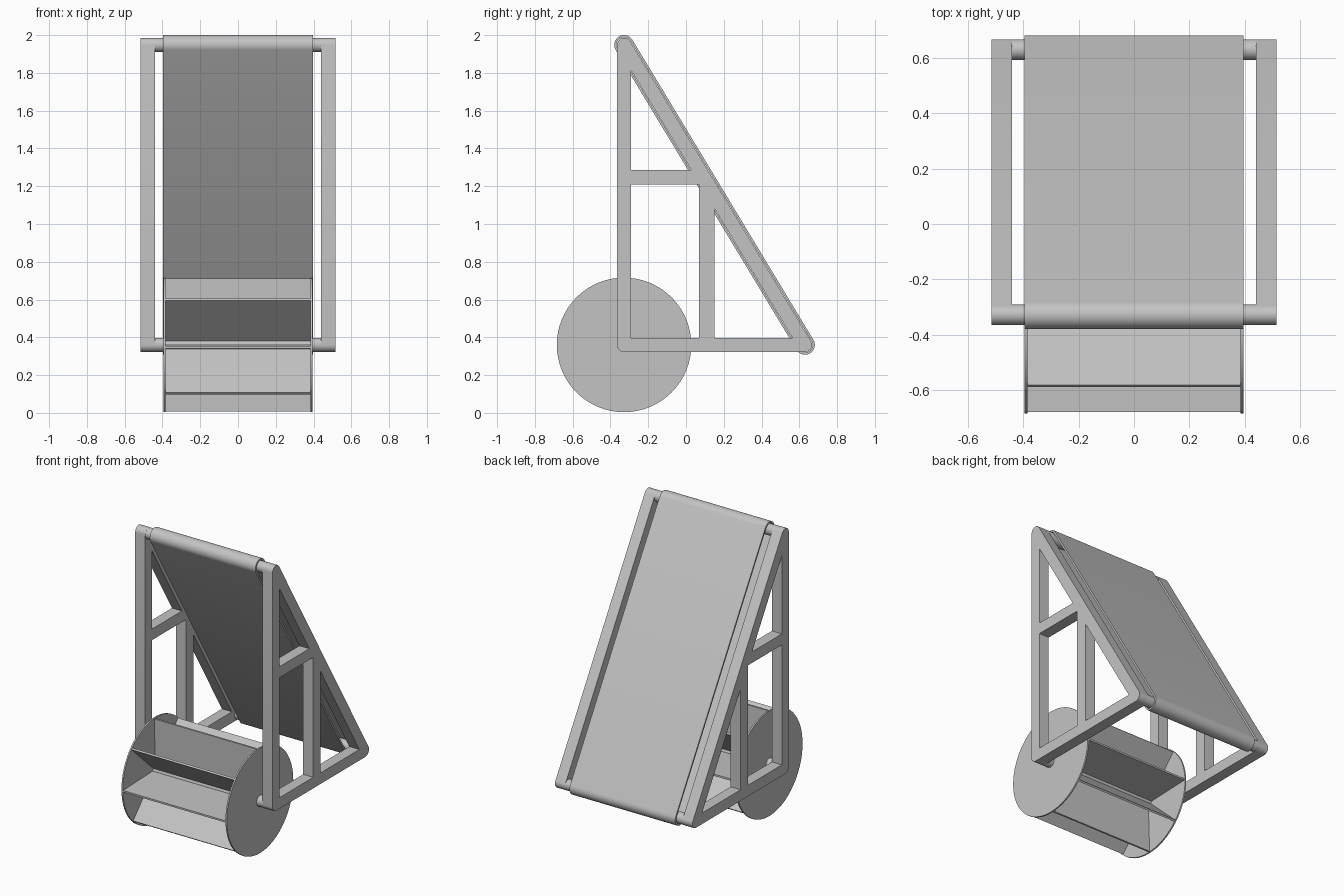
import bpy, bmesh
from math import atan2, cos, sin, pi, tau, radians
from mathutils import Matrix

if "Cube" in bpy.data.objects:
    bpy.data.objects.remove(bpy.data.objects["Cube"])

GREY = (0.55, 0.55, 0.55, 1)
mat = bpy.data.materials.new("plain grey")
mat.use_nodes = True
mat.diffuse_color = GREY
mat.node_tree.nodes["Principled BSDF"].inputs["Base Color"].default_value = GREY
parts = []

# Profile axes: local x -> world y, local y -> world z, local z -> world x
SIDE = Matrix(((0, 0, 1, 0), (1, 0, 0, 0), (0, 1, 0, 0), (0, 0, 0, 1)))


def rounded(points, r, steps=10):
    """Counter-clockwise outline at distance r around a loop of points."""
    out = []
    n = len(points)
    for i, (y, z) in enumerate(points):
        py, pz = points[i - 1]
        ny, nz = points[(i + 1) % n]
        a = atan2(py - y, z - pz)
        b = atan2(y - ny, nz - z)
        sweep = (b - a) % tau
        for k in range(steps + 1):
            t = a + sweep * k / steps
            out.append((y + r * cos(t), z + r * sin(t)))
    return out


def circle(centre, r, sides):
    return [(centre[0] + r * cos(tau * k / sides),
             centre[1] + r * sin(tau * k / sides)) for k in range(sides)]


def extrude(name, outlines, x, half):
    """Side profile (first outline, then holes) extruded along x."""
    curve = bpy.data.curves.new(name, 'CURVE')
    curve.dimensions = '2D'
    curve.fill_mode = 'BOTH'
    curve.extrude = half
    for outline in outlines:
        spline = curve.splines.new('POLY')
        spline.points.add(len(outline) - 1)
        for p, (y, z) in zip(spline.points, outline):
            p.co = (y, z, 0, 1)
        spline.use_cyclic_u = True
    helper = bpy.data.objects.new(name + " profile", curve)
    bpy.context.collection.objects.link(helper)
    dg = bpy.context.evaluated_depsgraph_get()
    mesh = bpy.data.meshes.new_from_object(helper.evaluated_get(dg))
    bpy.data.objects.remove(helper)
    mesh.transform(Matrix.Translation((x, 0, 0)) @ SIDE)
    bm = bmesh.new()
    bm.from_mesh(mesh)
    bmesh.ops.remove_doubles(bm, verts=bm.verts, dist=1e-5)
    bmesh.ops.recalc_face_normals(bm, faces=bm.faces)
    bm.to_mesh(mesh)
    bm.free()
    mesh.materials.clear()
    mesh.materials.append(mat)
    obj = bpy.data.objects.new(name, mesh)
    bpy.context.collection.objects.link(obj)
    parts.append(obj)
    return obj


# Shaft centres in the side plane (y, z)
FOOT, TOP, BACK = (-0.328, 0.36), (-0.328, 1.948), (0.63, 0.36)
BAR = 0.0375
slope = (BACK[1] - TOP[1]) / (BACK[0] - TOP[0])
inner_top = TOP[1] - BAR * (1 + slope * slope) ** 0.5


def slant_z(y):
    return inner_top + slope * (y - TOP[0])


def slant_y(z):
    return TOP[0] + (z - inner_top) / slope


# Triangular side frames with three openings
left, low = FOOT[0] + BAR, FOOT[1] + BAR
rail_low, rail_high, post_in, post_out = 1.21, 1.285, 0.07, 0.15
openings = [
    [(left, rail_high), (slant_y(rail_high), rail_high), (left, slant_z(left))],
    [(left, low), (post_in, low), (post_in, rail_low), (left, rail_low)],
    [(post_out, low), (slant_y(low), low), (post_out, slant_z(post_out))],
]
for side, s in (("left", 1), ("right", -1)):
    extrude(side + "_frame", [rounded([FOOT, BACK, TOP], BAR)] + openings,
            s * 0.4775, 0.0375)
    # Wheel end discs
    extrude(side + "_wheel_disc", [circle(FOOT, 0.356, 64)], s * 0.39, 0.005)

# Conveyor belt around the two rollers
extrude("belt", [rounded([TOP, BACK], 0.052, 16), rounded([TOP, BACK], 0.040, 16)],
        0, 0.396)

# Rollers and wheel axle
for name, centre in (("top_roller", TOP), ("bottom_roller", BACK), ("wheel_axle", FOOT)):
    extrude(name, [circle(centre, 0.037, 32)], 0, 0.45)

# Eight radial paddles
for k in range(8):
    a = k * pi / 4 + radians(2)
    c, s = cos(a), sin(a)
    plate = [(0.03, -0.006), (0.352, -0.006), (0.352, 0.006), (0.03, 0.006)]
    extrude(f"paddle_{k + 1}",
            [[(FOOT[0] + u * c - v * s, FOOT[1] + u * s + v * c) for u, v in plate]],
            0, 0.386)

# Smooth the round surfaces, keep the edges sharp
bpy.ops.object.select_all(action='DESELECT')
for obj in parts:
    obj.select_set(True)
bpy.context.view_layer.objects.active = parts[0]
bpy.ops.object.shade_smooth_by_angle(angle=radians(30))
